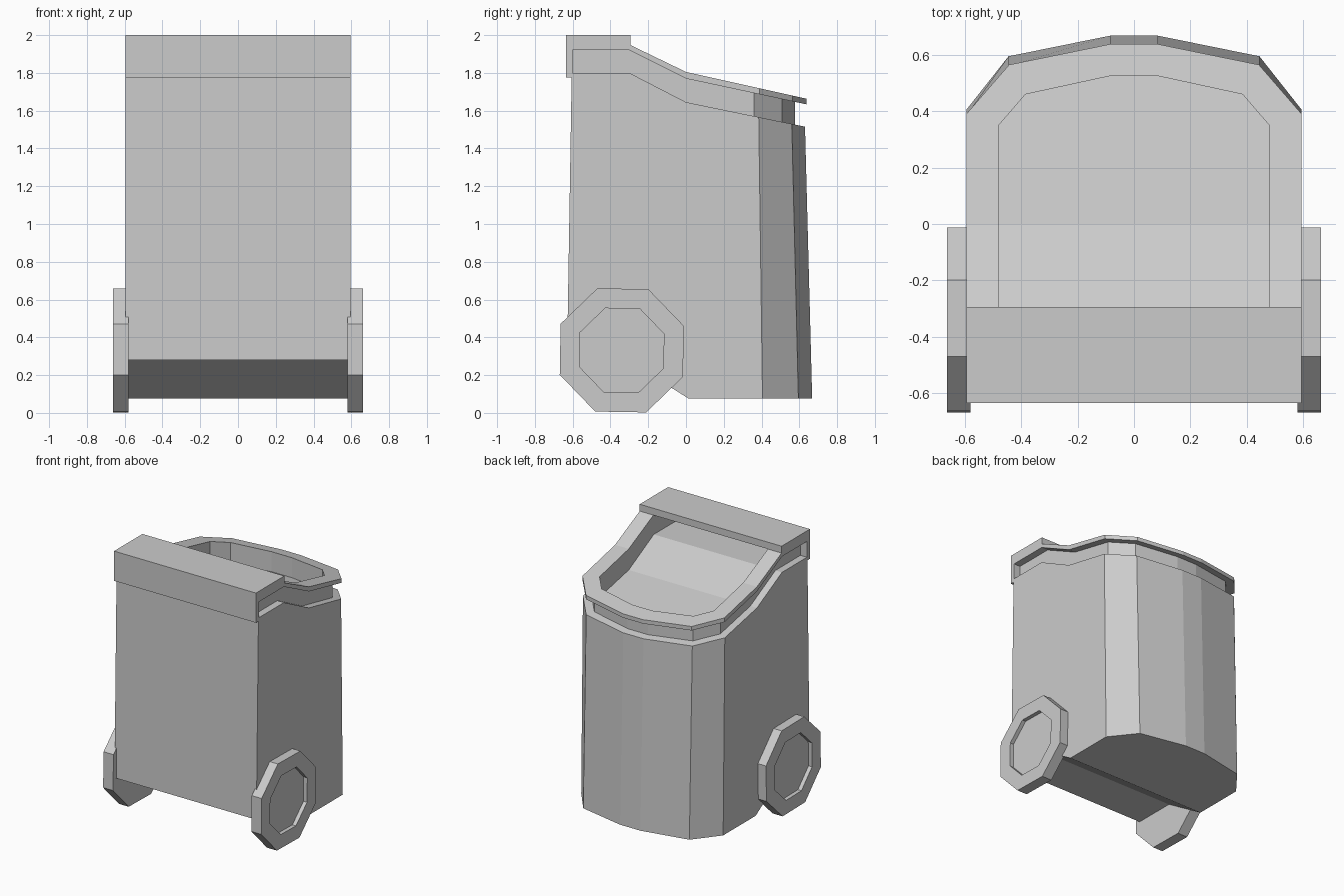
import bpy
import bmesh
import math

# Remove the default cube
cube = bpy.data.objects.get("Cube")
if cube:
    bpy.data.objects.remove(cube, do_unlink=True)

# Single grey material
GREY = (0.6, 0.6, 0.6, 1.0)
plastic = bpy.data.materials.new("grey_plastic")
plastic.use_nodes = True
plastic.diffuse_color = GREY
bsdf = next(n for n in plastic.node_tree.nodes if n.type == "BSDF_PRINCIPLED")
bsdf.inputs["Base Color"].default_value = GREY
bsdf.inputs["Roughness"].default_value = 0.7


def loft(name, sections):
    """Skin a row of matching closed sections and cap both ends."""
    bm = bmesh.new()
    rings = [[bm.verts.new(p) for p in sec] for sec in sections]
    count = len(rings[0])
    for a, b in zip(rings, rings[1:]):
        for i in range(count):
            j = (i + 1) % count
            bm.faces.new((a[i], a[j], b[j], b[i]))
    bm.faces.new(rings[0])
    bm.faces.new(list(reversed(rings[-1])))
    bmesh.ops.recalc_face_normals(bm, faces=bm.faces)
    mesh = bpy.data.meshes.new(name)
    bm.to_mesh(mesh)
    bm.free()
    mesh.materials.append(plastic)
    obj = bpy.data.objects.new(name, mesh)
    bpy.context.collection.objects.link(obj)
    return obj


def drop(flat, bend, slope):
    """Height along the bin: level near the hinge, a ramp, then a gentle slope."""
    def height(y):
        if y <= -0.3:
            return flat
        if y <= 0:
            return flat + (bend - flat) * (y + 0.3) / 0.3
        return bend - slope * y
    return height


body_top = drop(1.80, 1.645, 0.206)
lid_under = drop(1.92, 1.77, 0.214)
lid_top = drop(1.95, 1.805, 0.222)

# Body: rectangular sections from front to rounded back, wheel well underneath
WIDE = 0.595
widths = [WIDE, WIDE, WIDE, WIDE, 0.445, 0.085]
floor = [(-0.63, 0.28), (-0.31, 0.28), (0.015, 0.075),
         (0.405, 0.075), (0.595, 0.075), (0.668, 0.075)]
rim = [-0.605, -0.3, 0, 0.385, 0.56, 0.63]
loft("bin_body", [
    [(-w, yl, zl), (w, yl, zl), (w, yh, body_top(yh)), (-w, yh, body_top(yh))]
    for w, (yl, zl), yh in zip(widths, floor, rim)])

# U-shaped plan outlines, shared by the neck and the lid
LID_EDGE = [(WIDE, -0.6), (WIDE, -0.3), (WIDE, 0),
            (WIDE, 0.39), (0.443, 0.565), (0.085, 0.638)]
NECK_EDGE = [(0.54, -0.6), (0.54, -0.3), (0.54, 0),
             (0.54, 0.36), (0.413, 0.508), (0.085, 0.577)]
INNER_EDGE = [(0.48, -0.6), (0.48, -0.3), (0.48, 0),
              (0.48, 0.35), (0.385, 0.46), (0.085, 0.525)]


def mirrored(points):
    return points + [(-x, y) for x, y in reversed(points)]


def u_ring(name, outer, inner, low, high):
    loft(name, [
        [(ox, oy, low(oy)), (ox, oy, high(oy)), (ix, iy, high(iy)), (ix, iy, low(iy))]
        for (ox, oy), (ix, iy) in zip(mirrored(outer), mirrored(inner))])


u_ring("lid_neck", NECK_EDGE, INNER_EDGE, body_top, lid_under)
u_ring("lid_rim", LID_EDGE, INNER_EDGE, lid_under, lid_top)

# Handle cover: an L-shaped profile across the front
cover = [(-0.635, 1.775), (-0.635, 2.0), (-0.295, 2.0),
         (-0.295, 1.948), (-0.6, 1.948), (-0.6, 1.775)]
loft("handle_cover", [[(x, y, z) for y, z in cover] for x in (-WIDE, WIDE)])


# Wheels: octagons with a shallow recessed hub
def octagon(x, radius):
    turns = [math.radians(21.5 + 45 * i) for i in range(8)]
    return [(x, -0.34 + radius * math.cos(a), 0.331 + radius * math.sin(a)) for a in turns]


for name, side in (("left_wheel", 1), ("right_wheel", -1)):
    steps = [(0.58, 0.353), (0.663, 0.353), (0.663, 0.24), (0.633, 0.24)]
    loft(name, [octagon(side * x, r) for x, r in steps])
